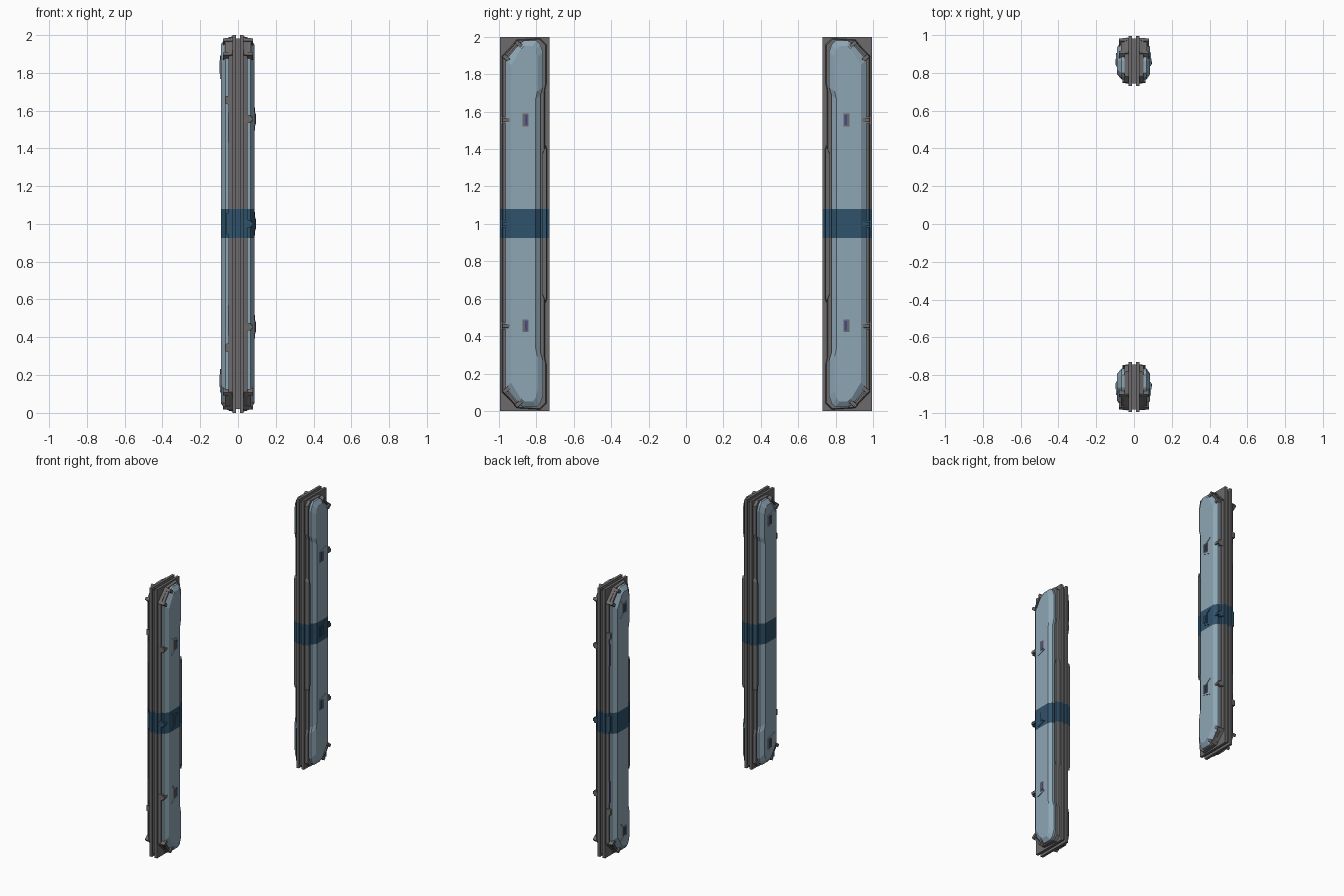
import bpy, bmesh, math
from mathutils import Vector

if "Cube" in bpy.data.objects:
    bpy.data.objects.remove(bpy.data.objects["Cube"])

def material(name, r, g, b):
    m = bpy.data.materials.new(name)
    m.diffuse_color = (r, g, b, 1)
    m.use_nodes = True
    m.node_tree.nodes["Principled BSDF"].inputs["Base Color"].default_value = m.diffuse_color
    return m

GREY = material("dark grey metal", 0.15, 0.143, 0.143)
PANEL = material("pale blue grey", 0.27, 0.38, 0.46)
BAND = material("deep blue band", 0.03, 0.085, 0.145)
INDIGO = material("indigo light", 0.06, 0.065, 0.24)
Z0, Z1, OUT = 0.925, 1.08, 0.995


def loft(name, rings, s, side, mat):
    """Stack of outlines in (u, z); u is the depth in from the post's outer face."""
    bm = bmesh.new()
    loops = [[bm.verts.new((side * x, s * (OUT - u), z)) for u, z in pts] for x, pts in rings]
    n = len(loops[0])
    bm.faces.new(loops[0])
    bm.faces.new(loops[-1])
    for a, b in zip(loops, loops[1:]):
        for i in range(n):
            j = (i + 1) % n
            bm.faces.new((a[i], a[j], b[j], b[i]))
    bmesh.ops.recalc_face_normals(bm, faces=bm.faces)
    # the blue band is cut in by height
    for h in (Z0, Z1):
        bmesh.ops.bisect_plane(bm, geom=bm.verts[:] + bm.edges[:] + bm.faces[:],
                               plane_co=(0, 0, h), plane_no=(0, 0, 1))
    for f in bm.faces:
        f.material_index = int(Z0 < f.calc_center_median().z < Z1)
    me = bpy.data.meshes.new(name)
    bm.to_mesh(me)
    bm.free()
    me.materials.append(mat)
    me.materials.append(BAND)
    bpy.context.collection.objects.link(bpy.data.objects.new(name, me))


def rect(u0, u1, z0, z1):
    return [(u0, z0), (u1, z0), (u1, z1), (u0, z1)]


def inset(pts, d):
    us, zs = [p[0] for p in pts], [p[1] for p in pts]
    cu, cz = (min(us) + max(us)) / 2, (min(zs) + max(zs)) / 2
    ku = 1 - 2 * d / (max(us) - min(us))
    kz = 1 - 2 * d / (max(zs) - min(zs))
    return [(cu + (u - cu) * ku, cz + (z - cz) * kz) for u, z in pts]


def slab(name, pts, x0, x1, s, side, mat, bevel=0):
    loft(name, [(x0, pts), (x1, inset(pts, bevel) if bevel else pts)], s, side, mat)


def tilted(u, z, length, width, angle):
    c, n = math.cos(angle), math.sin(angle)
    return [(u + a * c - b * n, z + a * n + b * c)
            for a, b in rect(-length / 2, length / 2, -width / 2, width / 2)]


def symmetric(half):
    """Complete an upper outline with its mirror image below z = 1."""
    return half + [(u, 2 - z) for u, z in reversed(half)]


frame = symmetric([(0.012, 1.9), (0.095, 1.985), (0.215, 1.992), (0.248, 1.96),
                   (0.248, 1.75), (0.24, 1.71)])
shell = symmetric([(0.03, 1.875), (0.105, 1.965), (0.13, 1.98), (0.195, 1.98), (0.216, 1.96),
                   (0.23, 1.92), (0.23, 1.73), (0.218, 1.69)])


def latch(z, u, x, s, side):
    """Flared surround, dark recess and indigo insert."""
    slab("latch_surround", [(u - .05, z - .062), (u - .025, z - .055), (u + .02, z - .04),
                            (u + .02, z + .04), (u - .025, z + .055), (u - .05, z + .062),
                            (u - .015, z + .036), (u - .015, z - .036)],
         x - .004, x + .004, s, side, PANEL)
    slab("latch_block", rect(u - .018, u + .014, z - .034, z + .034), x - .004, x + .006, s, side, GREY)
    slab("latch_light", rect(u - .004, u + .01, z - .026, z + .026), x, x + .008, s, side, INDIGO)


for s in (-1, 1):
    # core of the post, recessed between the two plates
    loft("post_core", [(-.015, rect(.014, .252, .02, 1.98)), (.015, rect(.014, .252, .02, 1.98))], s, 1, GREY)
    for side in (-1, 1):
        top = 0.086 if side > 0 else 0.091
        slab("post_plate", rect(0, .264, 0, 2), .011, .03, s, side, GREY)
        slab("panel_frame", frame, .03, .05, s, side, GREY, .004)
        loft("outer_panel", [(.045, shell), (.066, shell), (top, inset(shell, .03))], s, side, PANEL)
        # long edge strip on the inward side
        slab("edge_strip", [(.225, .62), (.245, .58), (.252, .6), (.252, 1.4), (.245, 1.42), (.225, 1.38)],
             .03, .06, s, side, GREY, .004)
        # clips and bars on the cut corners
        for flip in (1, -1):
            zf = lambda z: z if flip > 0 else 2 - z
            ang = flip * math.radians(50)
            slab("corner_bar", tilted(.06, zf(1.93), .1, .012, ang), .03, .07, s, side, GREY)
            for u, z in ((.034, 1.888), (.1, 1.962)):
                slab("corner_clip", tilted(u, zf(z), .024, .045, ang), .03, .08, s, side, GREY, .004)
        if side > 0:
            for z in (.455, 1.0, 1.555):
                latch(z, .138, top, s, side)
                slab("side_clip", rect(.01, .06, z - .014, z + .014), .03, .08, s, side, GREY, .004)
                slab("clip_hook", rect(.012, .03, z - .02, z + .02), .03, .07, s, side, GREY)
        else:
            # this side carries lights along its outer edge
            for z in (.17, 1.83):
                latch(z, .14, top, s, side)
            for z, w in ((.49, .345), (1.51, 1.655)):
                slab("edge_light", rect(.016, .04, z - .08, z + .08), .044, .054, s, side, INDIGO)
                slab("edge_wedge", rect(.008, .04, w - .025, w + .025), .035, .066, s, side, GREY, .005)
            slab("side_clip", rect(.01, .05, .94, 1.06), .03, .06, s, side, GREY, .004)
